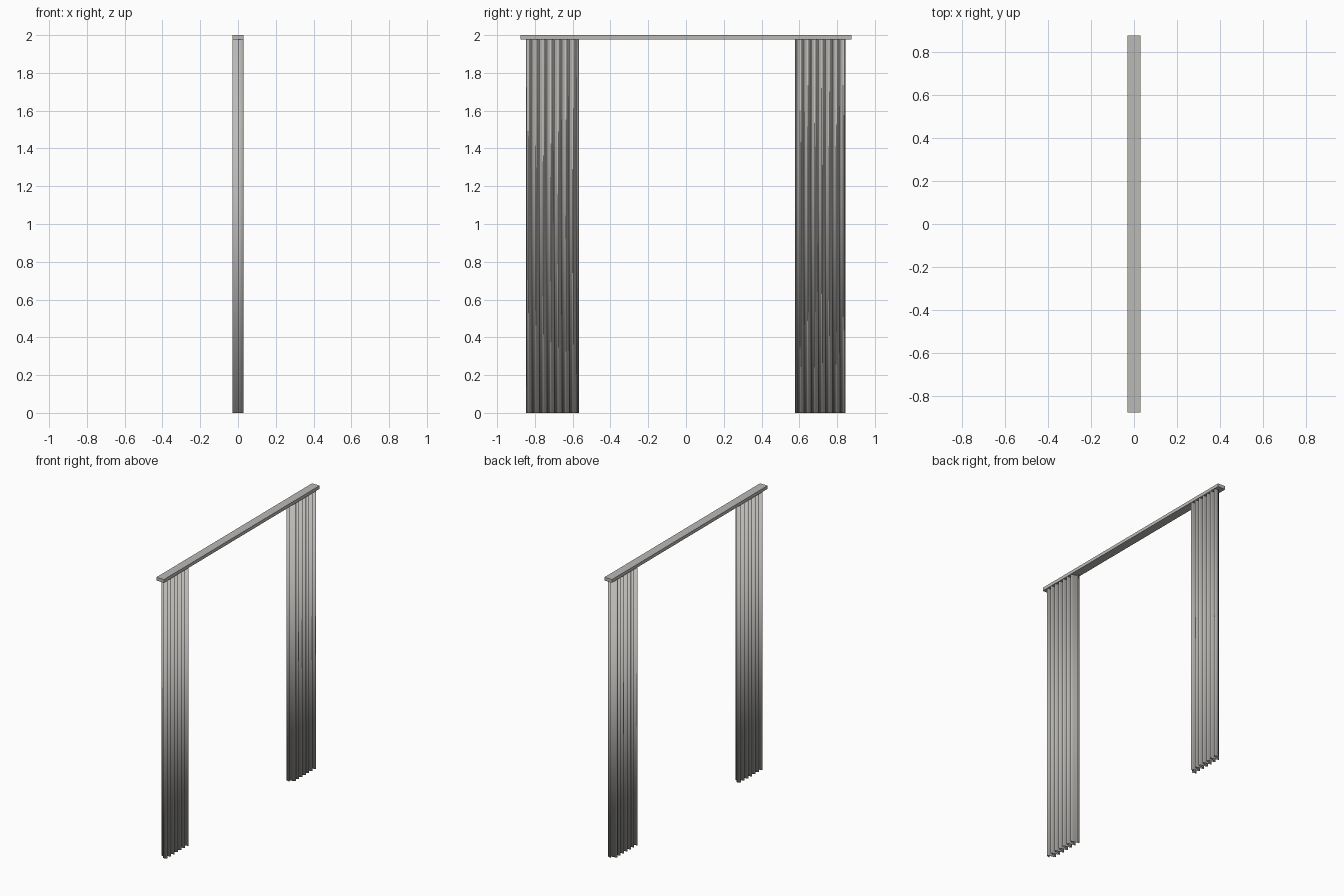
import bpy, math

cube = bpy.data.objects.get("Cube")
if cube:
    bpy.data.objects.remove(cube, do_unlink=True)

grey = bpy.data.materials.new("warm_grey")
grey.use_nodes = True
colour = (0.5, 0.49, 0.47, 1)
grey.diffuse_color = colour
grey.node_tree.nodes["Principled BSDF"].inputs["Base Color"].default_value = colour

RAIL_BOTTOM = 1.977
DEPTH = 0.029
FOLDS = 7
STEPS = 12


def curtain(name, y_start, y_end):
    # Pleated cloth: a wave in plan, extruded up to the rail
    count = FOLDS * STEPS
    verts, faces = [], []
    for i in range(count + 1):
        t = i / count
        x = DEPTH * math.sin(2 * math.pi * FOLDS * t)
        y = y_start + (y_end - y_start) * t
        verts += [(x, y, 0), (x, y, RAIL_BOTTOM)]
    for i in range(count):
        a = 2 * i
        faces.append((a, a + 2, a + 3, a + 1))
    mesh = bpy.data.meshes.new(name)
    mesh.from_pydata(verts, [], faces)
    mesh.materials.append(grey)
    obj = bpy.data.objects.new(name, mesh)
    bpy.context.collection.objects.link(obj)
    bpy.context.view_layer.objects.active = obj
    obj.select_set(True)
    bpy.ops.object.shade_smooth_by_angle(angle=math.radians(50))
    obj.select_set(False)
    # Thin cloth
    solid = obj.modifiers.new("cloth_thickness", "SOLIDIFY")
    solid.thickness = 0.002
    solid.offset = 0


bpy.ops.object.select_all(action="DESELECT")
curtain("front_curtain", -0.845, -0.568)
curtain("back_curtain", 0.843, 0.578)

# Flat rail across the top
bpy.ops.mesh.primitive_cube_add(size=1, location=(0, 0, (2 + RAIL_BOTTOM) / 2))
rail = bpy.context.object
rail.name = "curtain_rail"
rail.scale = (0.06, 1.75, 2 - RAIL_BOTTOM)
rail.data.materials.append(grey)
